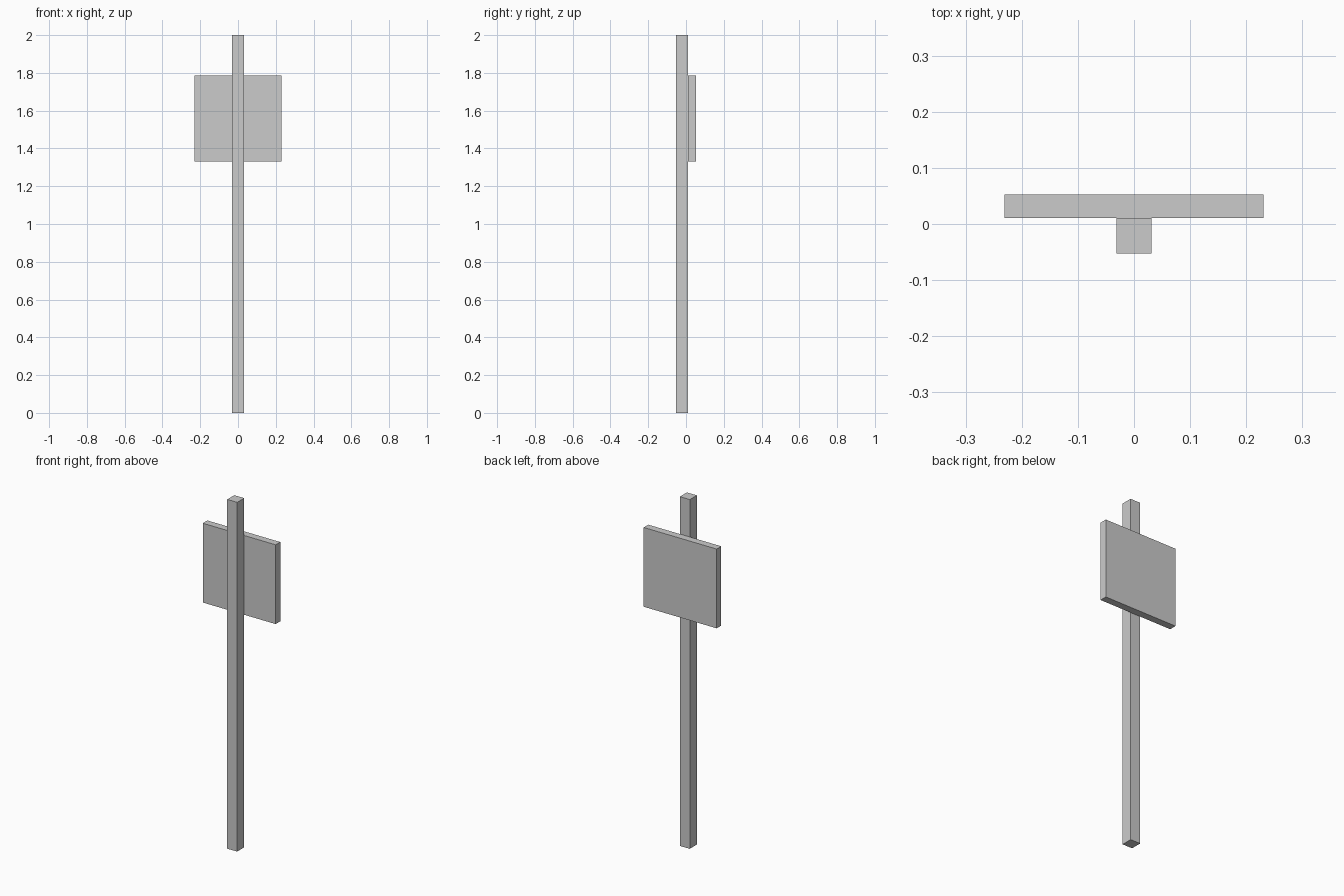
import bpy

if "Cube" in bpy.data.objects:
    bpy.data.objects.remove(bpy.data.objects["Cube"])


def box(name, lo, hi):
    """Axis-aligned box between two opposite corners."""
    centre = [(a + b) / 2 for a, b in zip(lo, hi)]
    bpy.ops.mesh.primitive_cube_add(size=1, location=centre)
    obj = bpy.context.object
    obj.name = name
    obj.scale = [b - a for a, b in zip(lo, hi)]
    bpy.ops.object.transform_apply(location=False, rotation=False, scale=True)
    return obj


# Square upright post
box("post", (-0.0315, -0.0525, 0.0), (0.0315, 0.011, 2.0))

# Sign board fixed to the back of the post
box("sign_board", (-0.231, 0.011, 1.332), (0.231, 0.0525, 1.786))
